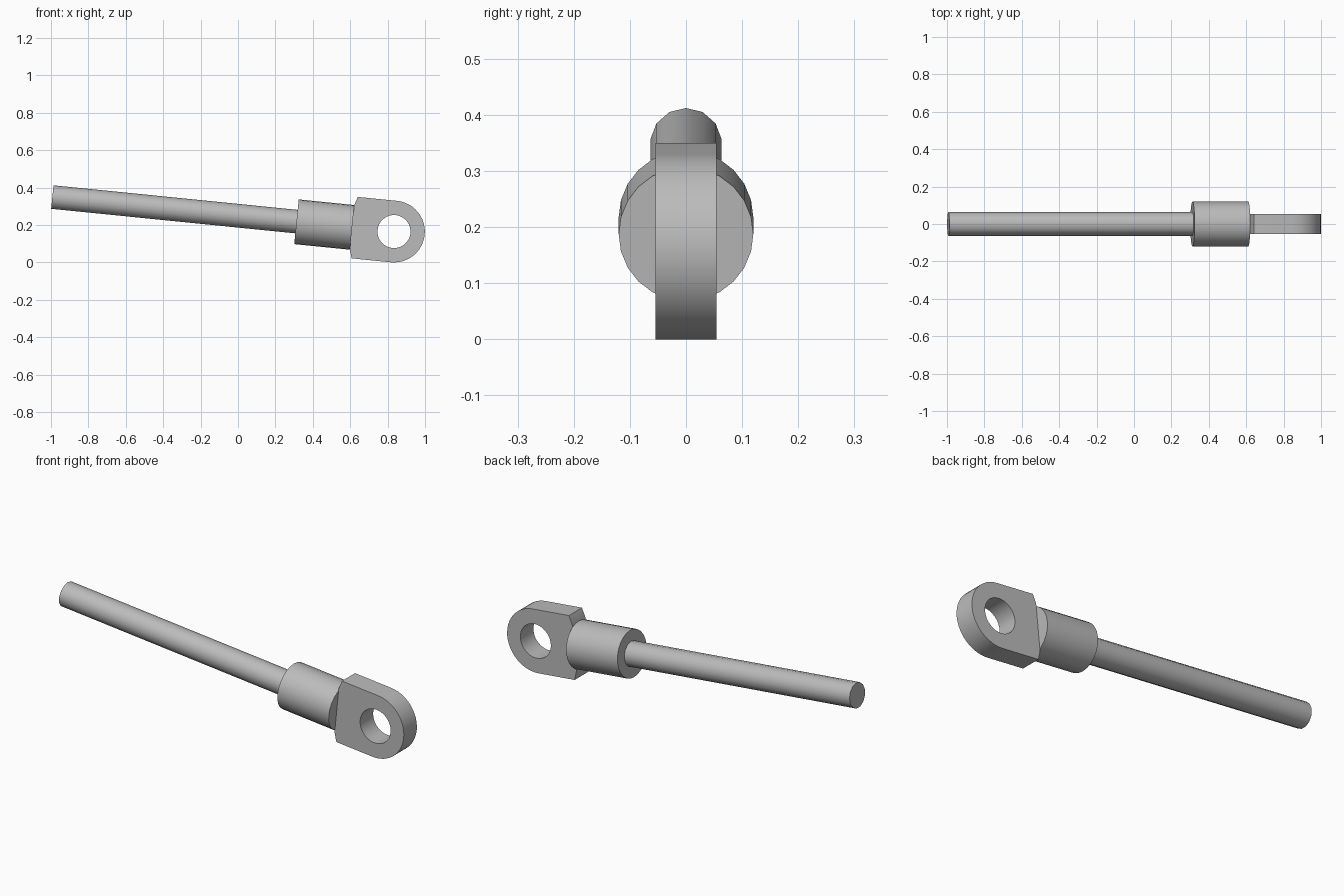
import bpy, bmesh, math
from mathutils import Matrix, Vector

cube = bpy.data.objects.get("Cube")
if cube:
    bpy.data.objects.remove(cube, do_unlink=True)

steel = bpy.data.materials.new("grey steel")
steel.use_nodes = True
steel.diffuse_color = (0.5, 0.5, 0.5, 1)
steel.node_tree.nodes["Principled BSDF"].inputs["Base Color"].default_value = (0.5, 0.5, 0.5, 1)

# Local frame: origin at the eye centre, x along the tilted shaft
TILT = Matrix.Translation((0.834, 0, 0.165)) @ Matrix.Rotation(math.atan(0.1005), 4, 'Y')


def finish(name, bm):
    bmesh.ops.recalc_face_normals(bm, faces=bm.faces)
    mesh = bpy.data.meshes.new(name)
    bm.to_mesh(mesh)
    bm.free()
    mesh.materials.append(steel)
    obj = bpy.data.objects.new(name, mesh)
    obj.matrix_world = TILT
    bpy.context.collection.objects.link(obj)
    bpy.ops.object.select_all(action='DESELECT')
    obj.select_set(True)
    bpy.context.view_layer.objects.active = obj
    bpy.ops.object.shade_smooth_by_angle(angle=math.radians(32))


def shaft(name, start, end, radius, sides):
    bm = bmesh.new()
    # the first vertex of each ring points up
    turn = Matrix.Rotation(-math.pi / 2, 4, 'Y') @ Matrix.Rotation(0, 4, 'Z')
    bmesh.ops.create_cone(bm, cap_ends=True, segments=sides, radius1=radius,
                          radius2=radius, depth=end - start)
    top = max(bm.verts, key=lambda v: v.co.y).co
    spin = Matrix.Rotation(-math.atan2(top.y, top.x), 4, 'Z')
    bm.transform(Matrix.Translation(((start + end) / 2, 0, 0)) @ turn @ spin)
    for v in bm.verts:
        v.co.z = v.co.z
    finish(name, bm)


def arc(radius, first, last, steps):
    return [(radius * math.cos(a), radius * math.sin(a))
            for a in (math.radians(first + (last - first) * i / steps)
                      for i in range(steps + 1))]


# Long rod and the thicker collar it enters
shaft("rod", -1.836, -0.3, 0.064, 13)
shaft("collar", -0.524, -0.225, 0.12, 24)

# Eye plate: rounded end, bevelled root corners and a pin hole
R, HALF = 0.165, 0.054
outline = arc(R, -90, 90, 24) + [(-0.211, R), (-0.226, 0.118), (-0.226, -0.118), (-0.211, -R)]
hole = arc(0.0885, 0, 360, 32)[:-1]
bm = bmesh.new()
edges = []
for loop in (outline, hole):
    verts = [bm.verts.new((x, -HALF, z)) for x, z in loop]
    edges += [bm.edges.new((v, verts[i - 1])) for i, v in enumerate(verts)]
bmesh.ops.triangle_fill(bm, edges=edges, use_beauty=True)
grown = bmesh.ops.extrude_face_region(bm, geom=bm.faces[:], use_keep_orig=True)
bmesh.ops.translate(bm, vec=Vector((0, 2 * HALF, 0)),
                    verts=[g for g in grown["geom"] if isinstance(g, bmesh.types.BMVert)])
finish("eye_plate", bm)
